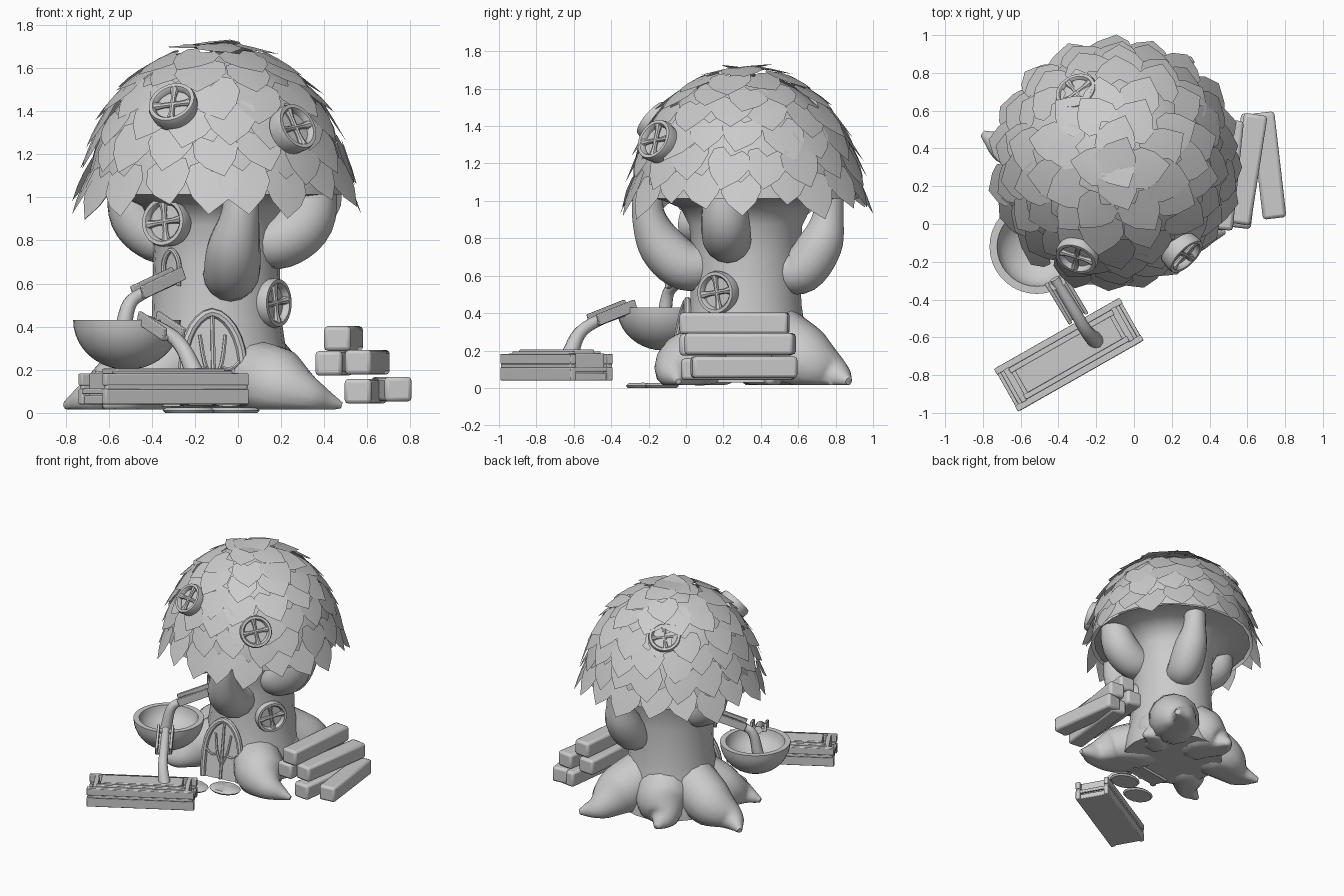
import bpy, bmesh, math, random
from mathutils import Vector, Matrix

if "Cube" in bpy.data.objects:
    bpy.data.objects.remove(bpy.data.objects["Cube"])

random.seed(4)
grey = bpy.data.materials.new("plain grey")
grey.diffuse_color = (0.6, 0.6, 0.6, 1)
grey.use_nodes = True
grey.node_tree.nodes["Principled BSDF"].inputs["Base Color"].default_value = grey.diffuse_color
CX, CY = -0.1, 0.32          # tree axis


def finish(name, bm, matrix=None, smooth=40, bevel=0):
    if matrix:
        bm.transform(matrix)
    if name != "leaves":
        bmesh.ops.recalc_face_normals(bm, faces=bm.faces)
    me = bpy.data.meshes.new(name)
    bm.to_mesh(me)
    bm.free()
    me.materials.append(grey)
    ob = bpy.data.objects.new(name, me)
    bpy.context.collection.objects.link(ob)
    if bevel:
        m = ob.modifiers.new("bevel", 'BEVEL')
        m.width, m.segments = bevel, 2
    bpy.ops.object.select_all(action='DESELECT')
    ob.select_set(True)
    bpy.context.view_layer.objects.active = ob
    bpy.ops.object.shade_smooth_by_angle(angle=math.radians(smooth))
    return ob


def box(bm, center, size, rot=0):
    m = Matrix.Translation(center) @ Matrix.Rotation(rot, 4, 'Z') @ Matrix.Diagonal((*size, 1))
    bmesh.ops.create_cube(bm, size=1, matrix=m)


def curve(keys, steps=5):
    """Catmull-Rom samples through (x, y, z, radius) keys."""
    k = [Vector(p) for p in keys]
    k = [2 * k[0] - k[1]] + k + [2 * k[-1] - k[-2]]
    out = []
    for a, b, c, d in zip(k, k[1:], k[2:], k[3:]):
        for i in range(steps):
            t = i / steps
            out.append(0.5 * (2 * b + (c - a) * t + (2 * a - 5 * b + 4 * c - d) * t * t
                              + (3 * b - a - 3 * c + d) * t ** 3))
    return out + [k[-2]]


def tube(bm, keys, sides=14, steps=5, floor=None):
    pts = curve(keys, steps)
    rings = []
    for i, p in enumerate(pts):
        t = (pts[min(i + 1, len(pts) - 1)] - pts[max(i - 1, 0)]).to_3d().normalized()
        ref = Vector((0, 0, 1)) if abs(t.z) < 0.98 else Vector((0, 1, 0))
        if rings:
            ref = last
        u = (ref - t * ref.dot(t)).normalized()
        last = u
        v = t.cross(u)
        ring = []
        for j in range(sides):
            a = math.tau * j / sides
            q = p.to_3d() + (u * math.cos(a) + v * math.sin(a)) * max(p[3], 0.004)
            if floor is not None:
                q.z = max(q.z, floor)
            ring.append(bm.verts.new(q))
        rings.append(ring)
    for r, s in zip(rings, rings[1:]):
        for j in range(sides):
            bm.faces.new((r[j], r[(j + 1) % sides], s[(j + 1) % sides], s[j]))
    bm.faces.new(rings[0][::-1])
    bm.faces.new(rings[-1])


def lathe(bm, profile, sides=32):
    vs = [bm.verts.new((r, 0, z)) for r, z in profile]
    es = [bm.edges.new(e) for e in zip(vs, vs[1:])]
    bmesh.ops.spin(bm, geom=vs + es, cent=(0, 0, 0), axis=(0, 0, 1), angle=math.tau, steps=sides)
    bmesh.ops.remove_doubles(bm, verts=bm.verts, dist=1e-4)


# trunk, flaring out under the canopy
bm = bmesh.new()
lathe(bm, [(0, .03), (.37, .03), (.36, .14), (.325, .28), (.3, .45), (.293, .7), (.305, .87),
           (.35, .96), (.44, 1.0), (.58, 1.02)], 22)
finish("trunk", bm, Matrix.Translation((CX, CY, 0)))

# roots: tip position, thickness at the base
for x, y, r in [(.31, .87, .19), (-.8, .48, .18), (-.28, .77, .2), (-.63, -.02, .16), (.28, .45, .16)]:
    bm = bmesh.new()
    d = Vector((x - CX, y - CY, 0))
    side = Vector((-d.y, d.x, 0)) * 0.06
    c = Vector((CX, CY, 0))
    keys = []
    for f, z, k, s in [(.3, .25, 1, 0), (.58, .14, .95, 0), (.8, .07, .55, 1), (.94, .045, .24, .4), (1, .035, .1, 0)]:
        p = c + d * f + side * s
        keys.append((p.x, p.y, z, r * k))
    tube(bm, keys, floor=.015)
    finish("root", bm, smooth=60)

# big front root with a bent tip
bm = bmesh.new()
tube(bm, [(.0, .22, .19, .16), (.14, .06, .14, .18), (.22, -.02, .11, .16), (.32, -.06, .08, .1),
          (.41, -.05, .055, .05), (.48, -.04, .035, .015)], floor=.015)
finish("front_root", bm, smooth=60)

# four upturned branches
for p in [[(-.06, .18, .66, .11), (-.03, .0, .65, .13), (-.02, -.13, .76, .125), (.01, -.2, .92, .09), (.02, -.2, 1.08, .08)],
          [(.0, .5, .62, .1), (.03, .62, .63, .125), (.05, .72, .77, .12), (.05, .76, .92, .085), (.05, .76, 1.08, .08)],
          [(.08, .25, .8, .11), (.2, .22, .8, .13), (.32, .21, .9, .13), (.36, .2, 1.1, .1)],
          [(-.28, .36, .8, .1), (-.38, .37, .81, .11), (-.48, .38, .91, .115), (-.51, .38, 1.1, .1)]]:
    bm = bmesh.new()
    tube(bm, p, sides=16)
    finish("branch", bm, smooth=60)

# canopy shell under the leaves
A, B, Z0 = .615, .745, .95
bm = bmesh.new()
lathe(bm, [((A - .01) * math.cos(t), Z0 + (B - .02) * math.sin(t))
           for t in [math.radians(5 + 85 * i / 10) for i in range(11)]])
finish("canopy_shell", bm, Matrix.Translation((CX, CY, 0)))

# heart shaped leaves scattered in rows
half = [(0, -.06), (.05, -.1), (.095, -.08), (.108, -.01), (.075, .055), (0, .125)]
outline = half + [(-u, v) for u, v in half[-2:0:-1]]
bm = bmesh.new()
for row in range(8):
    t0 = 8.5 + row * 11.4
    n = max(3, round(math.tau * A * math.cos(math.radians(t0)) / .2))
    for i in range(n):
        t = math.radians(min(t0 + random.uniform(-3, 3), 89))
        a = math.tau * (i + .5 * (row % 2) + random.uniform(-.15, .15)) / n
        pos = Vector((CX + A * math.cos(t) * math.cos(a), CY + A * math.cos(t) * math.sin(a), Z0 + B * math.sin(t)))
        nor = Vector((math.cos(t) * math.cos(a) / A, math.cos(t) * math.sin(a) / A, math.sin(t) / B)).normalized()
        across = Vector((-math.sin(a), math.cos(a), 0))
        m = Matrix((across, across.cross(nor), nor)).transposed()
        if m.col[1].z > 0:
            m.col[1] = -m.col[1]
        spin = Matrix.Rotation(random.uniform(-.3, .3), 3, 'Z')
        s = random.uniform(.98, 1.15)
        tilt = random.uniform(.0, .14) + (.22 if row == 0 else 0)
        lift = random.uniform(.016, .03)

        def vert(u, v):
            w = lift + tilt * v - .8 * u * u - .7 * min(v, 0) ** 2
            return bm.verts.new(pos + m @ (spin @ Vector((u * s, v * s, w))))
        mid = vert(0, 0)
        ring = [vert(u, v) for u, v in outline]
        for p, q in zip(ring, ring[1:] + ring[:1]):
            f = bm.faces.new((mid, p, q))
            f.normal_update()
            if f.normal.dot(nor) < 0:
                f.normal_flip()
finish("leaves", bm, smooth=50)


def facing(pos, normal):
    n = Vector(normal).normalized()
    x = Vector((0, 0, 1)).cross(n).normalized()
    r = Matrix((x, n.cross(x), n)).transposed().to_4x4()
    return Matrix.Translation(pos) @ r


# round windows with a cross
for pos, nor in [((-.3, -.165, 1.425), (-.3, -.72, .62)), ((.26, -.155, 1.32), (.65, -.65, .4)),
                 ((-.3, .69, 1.49), (-.35, .6, .72)), ((-.335, .04, .885), (-.5, -.85, .1)),
                 ((.165, .17, .51), (.83, -.52, 0))]:
    bm = bmesh.new()
    lathe(bm, [(0, -.05), (.108, -.05), (.116, .01), (.11, .03), (.093, .03), (.084, .018), (.082, .0), (0, .0)], 28)
    for k in range(4):
        c, s = math.cos(k * math.pi / 2 + .15), math.sin(k * math.pi / 2 + .15)
        tube(bm, [(0, 0, .01, .014), (.045 * c, .045 * s, .01, .013), (.09 * c, .09 * s, .01, .022)], 8, 3)
    finish("window", bm, facing(pos, nor))

# pointed arch door with its frame and vine shaped bars
bm = bmesh.new()
arch = [(-.14, .0), (-.14, .2), (-.115, .32), (-.065, .4), (0, .435)]
arch += [(-x, y) for x, y in arch[-2::-1]]
front = [bm.verts.new((x, y, .03)) for x, y in arch]
ext = bmesh.ops.extrude_face_region(bm, geom=[bm.faces.new(front)])
bmesh.ops.translate(bm, verts=[g for g in ext["geom"] if isinstance(g, bmesh.types.BMVert)], vec=(0, 0, -.14))
tube(bm, [(x, y, .03, .022) for x, y in arch], 8, 2)
tube(bm, [(0, .0, .035, .012), (0, .2, .035, .012), (0, .42, .035, .01)], 6, 3)
for s in (-1, 1):
    tube(bm, [(0, .1, .035, .01), (s * .04, .2, .035, .01), (s * .06, .33, .035, .009)], 6, 3)
    tube(bm, [(s * .03, .18, .035, .009), (s * .08, .17, .035, .009), (s * .13, .21, .035, .009)], 6, 3)
finish("door", bm, facing((-.115, -.03, .03), (.15, -1, .16)))

# stepping stones
for x, y, r in [(-.02, -.13, .11), (-.23, -.23, .11)]:
    bm = bmesh.new()
    lathe(bm, [(0, 0), (r * .9, 0), (r, .012), (r * .85, .025), (0, .028)], 14)
    finish("stepping_stone", bm, Matrix.Translation((x, y, 0)) @ Matrix.Diagonal((1.1, .85, 1, 1)))

# water bowl
bm = bmesh.new()
outer = [(.25 * math.sin(a), .43 - .23 * math.cos(a)) for a in [math.radians(9 * i) for i in range(11)]]
inner = [(.21 * math.sin(a), .43 - .15 * math.cos(a)) for a in [math.radians(90 - 15 * i) for i in range(7)]]
lathe(bm, outer + inner, 36)
finish("bowl", bm, Matrix.Translation((-.515, -.12, 0)))


def chute(a, b, w):
    """Open gutter from a to b."""
    a, b = Vector(a), Vector(b)
    d = b - a
    bm = bmesh.new()
    L = d.length
    box(bm, (0, 0, 0), (w, .02, L))
    for s in (-1, 1):
        box(bm, (s * w / 2, .02, 0), (.02, .06, L))
    finish("spout", bm, facing((a + b) / 2, d), bevel=.004)


# arched outlet, spouts and the flowing water
bm = bmesh.new()
tube(bm, [(-.045, -.08, 0, .012), (-.045, .03, 0, .012), (0, .085, 0, .012), (.045, .03, 0, .012), (.045, -.08, 0, .012)], 8)
finish("outlet_frame", bm, facing((-.31, .1, .67), (-.65, -.75, 0)))
chute((-.27, .06, .63), (-.46, -.07, .54), .08)
chute((-.42, -.29, .425), (-.3, -.49, .345), .1)
for p in [[(-.3, .03, .62, .028), (-.45, -.06, .55, .03), (-.51, -.1, .49, .034), (-.54, -.12, .33, .042)],
          [(-.42, -.29, .425, .028), (-.31, -.47, .36, .032), (-.25, -.57, .29, .036), (-.2, -.62, .18, .045)]]:
    bm = bmesh.new()
    tube(bm, p, 10)
    finish("flowing_water", bm, smooth=60)

# long water trough
bm = bmesh.new()
box(bm, (0, 0, .06), (.74, .23, .04))
for s in (-1, 1):
    box(bm, (0, s * .112, .075), (.765, .035, .07))
    box(bm, (0, s * .113, .118), (.75, .035, .022))
    box(bm, (0, s * .112, .155), (.765, .035, .055))
    box(bm, (s * .325, 0, .12), (.035, .2, .13))
    box(bm, (s * .37, 0, .1), (.02, .2, .025))
    box(bm, (0, s * .08, .17), (.63, .03, .05))
box(bm, (0, 0, .13), (.58, .135, .15))
finish("water_trough", bm, Matrix.Translation((-.345, -.692, 0)) @ Matrix.Rotation(math.radians(29.6), 4, 'Z'),
       bevel=.005)

# stacked timber beams
for x0, y0, x1, y1, z in [(.555, -.02, .63, .58, .1), (.745, .03, .68, .59, .11), (.42, -.03, .47, .57, .23),
                          (.555, 0, .645, .58, .235), (.46, -.03, .52, .55, .345)]:
    bm = bmesh.new()
    a, b = Vector((x0, y0, z)), Vector((x1, y1, z))
    box(bm, (a + b) / 2, ((b - a).length, .125, .115), math.atan2(y1 - y0, x1 - x0))
    finish("timber_beam", bm, smooth=50, bevel=.018)
